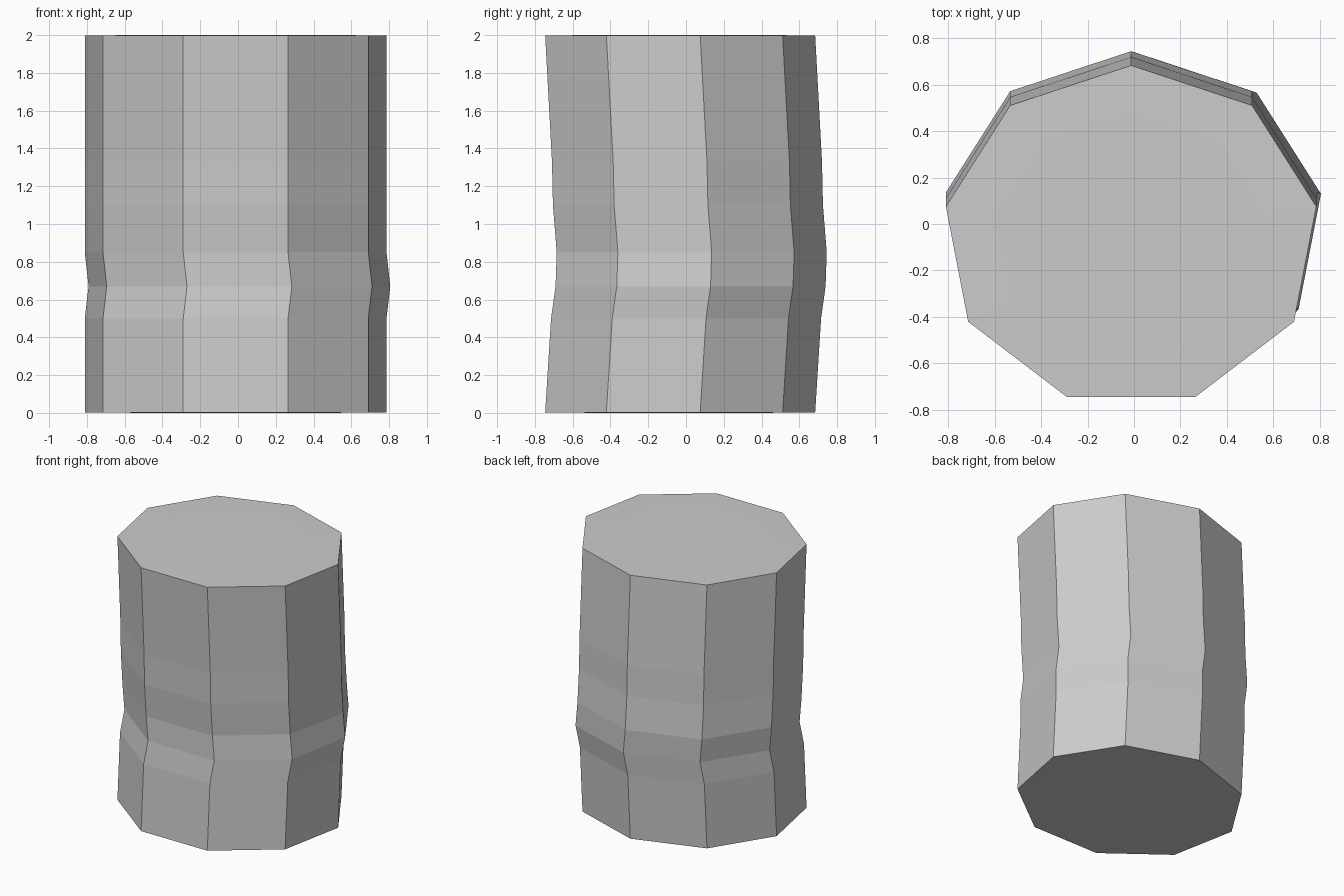
import bpy, bmesh
from math import sin, cos, pi

if "Cube" in bpy.data.objects:
    bpy.data.objects.remove(bpy.data.objects["Cube"])

SIDES = 9
RX, RY = 0.811, 0.737      # slightly squashed nonagon
CX, CY = -0.0125, -0.053

# Cross-sections: height, x shift, y shift, scale
sections = [
    (0.000, 0.00, 0.000, 0.60),   # faint flat of the bottom cap
    (0.003, 0.00, 0.000, 1.00),
    (0.50, 0.00, 0.031, 1.00),
    (0.67, 0.02, 0.055, 1.00),    # kink
    (0.85, 0.00, 0.061, 1.00),
    (1.10, 0.00, 0.041, 1.00),
    (1.33, 0.00, 0.036, 1.00),
    (1.997, 0.00, 0.000, 1.00),
    (2.000, 0.00, 0.000, 0.73),   # faint flat of the top cap
]

bm = bmesh.new()


def ring(z, dx, dy, s):
    angles = [pi / 2 + 2 * pi * i / SIDES for i in range(SIDES)]
    return [bm.verts.new((CX + dx + s * RX * cos(a), CY + dy + s * RY * sin(a), z))
            for a in angles]


# Stack the rings, bridge neighbours, then close both ends
rings = [ring(*s) for s in sections]
for low, high in zip(rings, rings[1:]):
    for i in range(SIDES):
        j = (i + 1) % SIDES
        bm.faces.new((low[i], low[j], high[j], high[i]))
bm.faces.new(rings[0][::-1])
bm.faces.new(rings[-1])
bmesh.ops.recalc_face_normals(bm, faces=bm.faces)

mesh = bpy.data.meshes.new("trunk_section")
bm.to_mesh(mesh)
bm.free()
bpy.context.collection.objects.link(bpy.data.objects.new("trunk_section", mesh))
